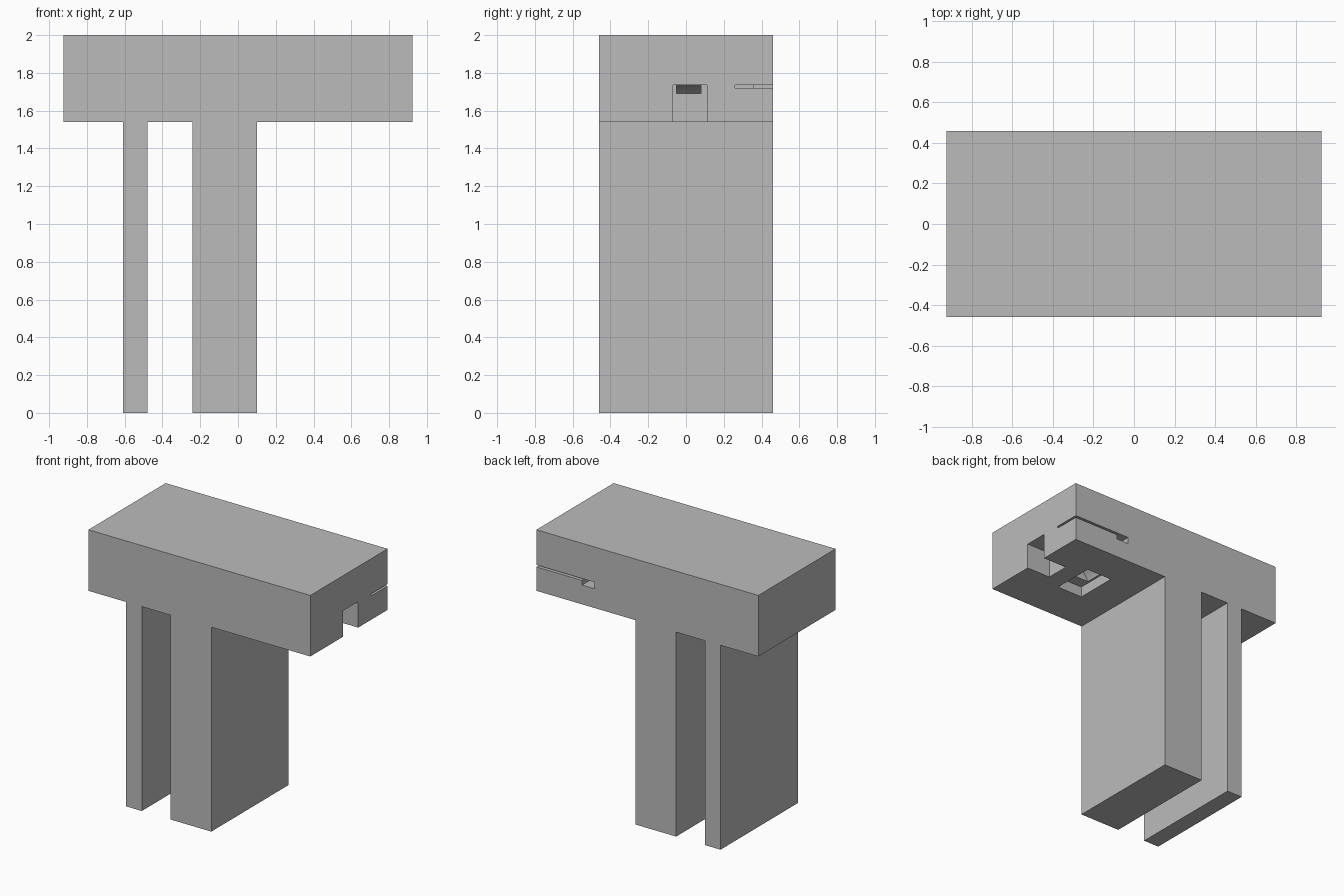
import bpy, bmesh, math

if "Cube" in bpy.data.objects:
    bpy.data.objects.remove(bpy.data.objects["Cube"], do_unlink=True)

grey = bpy.data.materials.new("plain_grey")
grey.use_nodes = True
grey.diffuse_color = (0.5, 0.5, 0.5, 1)
grey.node_tree.nodes["Principled BSDF"].inputs["Base Color"].default_value = (0.5, 0.5, 0.5, 1)


def extrude_profile(name, points, y0, y1):
    """Solid from an x-z outline swept between two y positions."""
    bm = bmesh.new()
    face = bm.faces.new([bm.verts.new((x, y0, z)) for x, z in points])
    result = bmesh.ops.extrude_face_region(bm, geom=[face])
    moved = [v for v in result["geom"] if isinstance(v, bmesh.types.BMVert)]
    bmesh.ops.translate(bm, verts=moved, vec=(0, y1 - y0, 0))
    bmesh.ops.recalc_face_normals(bm, faces=bm.faces)
    mesh = bpy.data.meshes.new(name)
    bm.to_mesh(mesh)
    bm.free()
    mesh.materials.append(grey)
    obj = bpy.data.objects.new(name, mesh)
    bpy.context.collection.objects.link(obj)
    return obj


def rect(x0, x1, z0, z1):
    return [(x0, z0), (x1, z0), (x1, z1), (x0, z1)]


# Body: a thick top with a thin leg and a thick leg in one outline
HALF_X, HALF_Y, UNDER, TOP = 0.925, 0.46, 1.54, 2.0
outline = [(-HALF_X, TOP), (-HALF_X, UNDER)]
for left, right in ((-0.61, -0.48), (-0.24, 0.10)):
    outline += [(left, UNDER), (left, 0), (right, 0), (right, UNDER)]
outline += [(HALF_X, UNDER), (HALF_X, TOP)]
body = extrude_profile("two_legged_body", outline, -HALF_Y, HALF_Y)

# Curved channel running from the end notch down into the underside pocket
ROOF = 1.735
arc = [(0.56 - 0.19 * math.sin(i * math.pi / 24), 1.545 + 0.19 * math.cos(i * math.pi / 24))
       for i in range(13)]
channel = [(0.74, ROOF)] + arc + [(0.56, 1.545), (0.56, 1.69), (0.74, 1.69)]

cutters = [
    extrude_profile("end_notch", rect(0.725, 1.0, 1.5, ROOF), -0.07, 0.11),
    extrude_profile("underside_pocket", rect(0.37, 0.585, 1.5, 1.62), -0.14, 0.185),
    extrude_profile("curved_channel", channel, -0.05, 0.08),
    extrude_profile("corner_slit", rect(0.54, 1.0, 1.72, ROOF), 0.26, 0.6),
    extrude_profile("back_slot", rect(0.44, 0.545, 1.685, ROOF), 0.36, 0.6),
]

# Cut every recess, then discard its cutter
bpy.context.view_layer.objects.active = body
for cutter in cutters:
    cutter.hide_render = True
    cut = body.modifiers.new(cutter.name, "BOOLEAN")
    cut.operation = "DIFFERENCE"
    cut.solver = "EXACT"
    cut.object = cutter
    bpy.ops.object.modifier_apply(modifier=cut.name)
    bpy.data.objects.remove(cutter, do_unlink=True)
